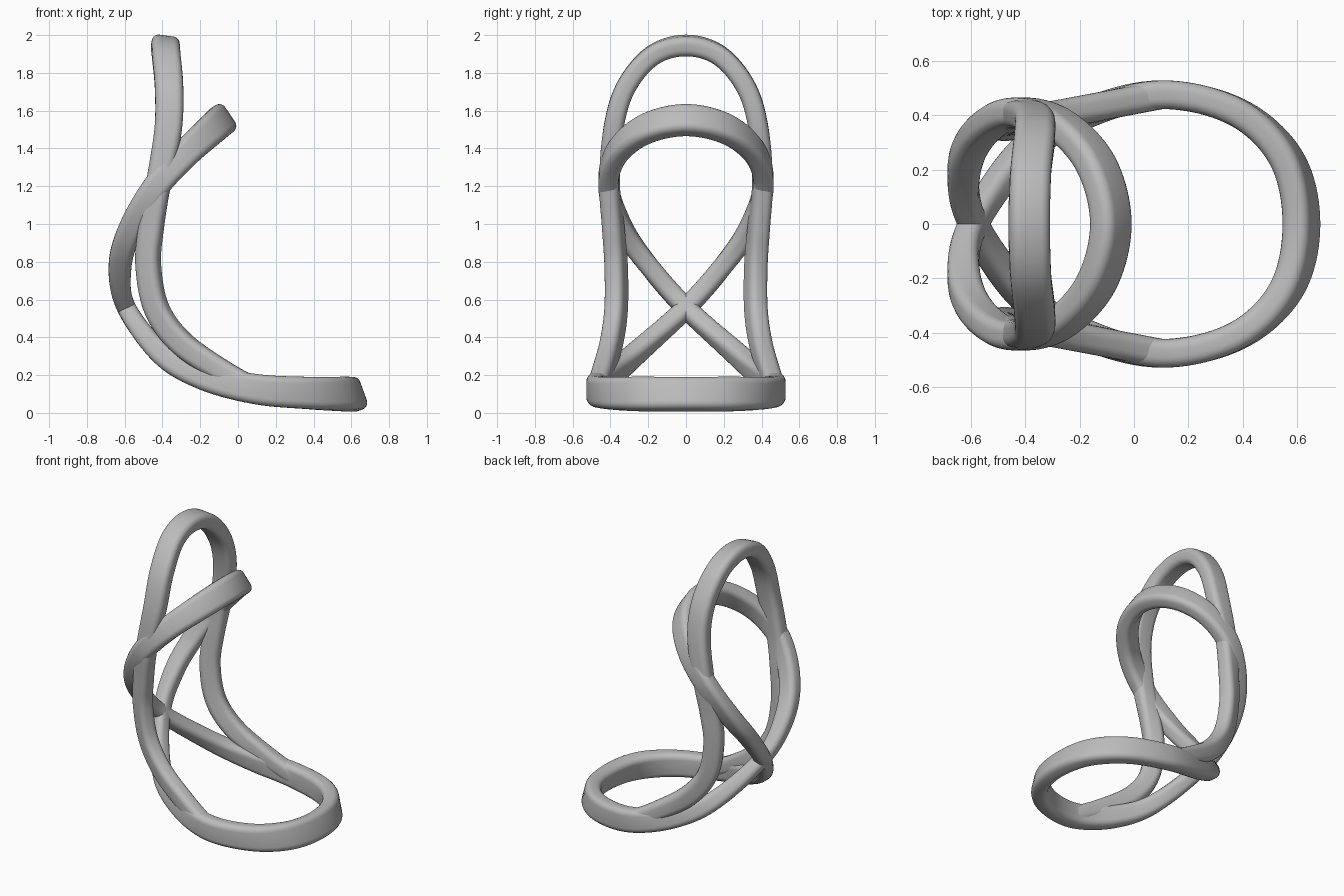
import bpy
import bmesh
from math import cos, sin, pi, radians
from mathutils import Vector

if "Cube" in bpy.data.objects:
    bpy.data.objects.remove(bpy.data.objects["Cube"])

grey = bpy.data.materials.new("plain grey")
GREY = (0.5, 0.5, 0.5, 1)
grey.use_nodes = True
grey.diffuse_color = GREY
grey.node_tree.nodes["Principled BSDF"].inputs["Base Color"].default_value = GREY

THICKNESS = 0.105
STEPS = 10  # rings between neighbouring path points

# Half paths: x, y, z, band width, tilt of the band in the side plane, sideways lean
LOOP_HALF = [
    (0.615, 0, 0.098, 0.18, 110, 0),
    (0.56, 0.24, 0.1, 0.18, 105, 0),
    (0.38, 0.41, 0.105, 0.17, 95, 0),
    (0.1, 0.475, 0.125, 0.16, 84, 0),
    (-0.18, 0.405, 0.19, 0.14, 68, 0),
    (-0.4, 0.27, 0.31, 0.12, 52, 0),
    (-0.59, 0, 0.555, 0.1, 22, 0),
    (-0.625, -0.19, 0.77, 0.12, 0, 0),
    (-0.57, -0.33, 0.97, 0.13, -22, 0),
    (-0.44, -0.41, 1.19, 0.14, -38, 0),
    (-0.28, -0.37, 1.37, 0.15, -45, 0),
    (-0.14, -0.22, 1.5, 0.165, -52, 0),
    (-0.085, 0, 1.55, 0.17, -56, 0),
]
ARCH_HALF = [
    (0.1, 0.475, 0.125, 0.11, 80, 0),
    (-0.08, 0.44, 0.22, 0.12, 64, 0.1),
    (-0.3, 0.395, 0.37, 0.13, 52, 0.3),
    (-0.43, 0.37, 0.55, 0.13, 28, 0.45),
    (-0.475, 0.37, 0.78, 0.13, 4, 0.45),
    (-0.46, 0.385, 0.98, 0.13, -8, 0.3),
    (-0.42, 0.405, 1.22, 0.13, -10, 0.1),
    (-0.37, 0.385, 1.5, 0.145, -4, 0),
    (-0.365, 0.32, 1.72, 0.15, -2, 0),
    (-0.38, 0.18, 1.89, 0.15, -5, 0),
    (-0.385, 0, 1.945, 0.15, -8, 0),
]


def mirrored(point):
    x, y, z, width, tilt, lean = point
    return (x, -y, z, width, tilt, -lean)


def to_vector(point):
    """Pack a path point with its width direction as (position, width, direction)."""
    x, y, z, width, tilt, lean = point
    a = radians(tilt)
    return Vector((x, y, z, width, cos(a), lean, sin(a)))


def catmull(a, b, c, d, t):
    return 0.5 * (2 * b + (c - a) * t + (2 * a - 5 * b + 4 * c - d) * t * t
                  + (3 * b - a - 3 * c + d) * t ** 3)


def smooth_path(points, closed):
    keys = [to_vector(p) for p in points]
    n = len(keys)

    def key(i):
        return keys[i % n] if closed else keys[max(0, min(n - 1, i))]

    path = []
    for i in range(n if closed else n - 1):
        for s in range(STEPS):
            path.append(catmull(key(i - 1), key(i), key(i + 1), key(i + 2), s / STEPS))
    if not closed:
        path.append(keys[-1])
    return path


def rounded_section(width, thick, radius=0.038, corner=5):
    """Rounded rectangle as (across width, across thickness) offsets."""
    section = []
    for quarter, (sx, sy) in enumerate([(1, 1), (-1, 1), (-1, -1), (1, -1)]):
        for k in range(corner + 1):
            a = (quarter + k / corner) * pi / 2
            section.append((sx * (width / 2 - radius) + radius * cos(a),
                            sy * (thick / 2 - radius) + radius * sin(a)))
    return section


def band(name, points, closed):
    path = smooth_path(points, closed)
    n = len(path)
    bm = bmesh.new()
    rings = []
    for i, p in enumerate(path):
        before = path[(i - 1) % n] if closed else path[max(i - 1, 0)]
        after = path[(i + 1) % n] if closed else path[min(i + 1, n - 1)]
        tangent = Vector((after - before)[:3]).normalized()
        across = Vector(p[4:])
        across = (across - across.dot(tangent) * tangent).normalized()
        side = tangent.cross(across)
        centre = Vector(p[:3])
        rings.append([bm.verts.new(centre + u * across + v * side)
                      for u, v in rounded_section(p[3], THICKNESS)])
    m = len(rings[0])
    for i in range(n if closed else n - 1):
        a, b = rings[i], rings[(i + 1) % n]
        for k in range(m):
            j = (k + 1) % m
            bm.faces.new((a[k], a[j], b[j], b[k]))
    if not closed:
        bm.faces.new(rings[0])
        bm.faces.new(rings[-1])
    bmesh.ops.recalc_face_normals(bm, faces=bm.faces)
    mesh = bpy.data.meshes.new(name)
    bm.to_mesh(mesh)
    bm.free()
    mesh.materials.append(grey)
    obj = bpy.data.objects.new(name, mesh)
    bpy.context.collection.objects.link(obj)
    bpy.ops.object.select_all(action="DESELECT")
    obj.select_set(True)
    bpy.context.view_layer.objects.active = obj
    bpy.ops.object.shade_smooth_by_angle(angle=radians(40))
    return obj


# Crossed loop: base ring, crossing at the back, upper ring
band("crossed_loop", LOOP_HALF + [mirrored(p) for p in LOOP_HALF[-2:0:-1]], True)

# Tall arch whose feet merge into the base ring
band("tall_arch", ARCH_HALF + [mirrored(p) for p in ARCH_HALF[-2::-1]], False)
